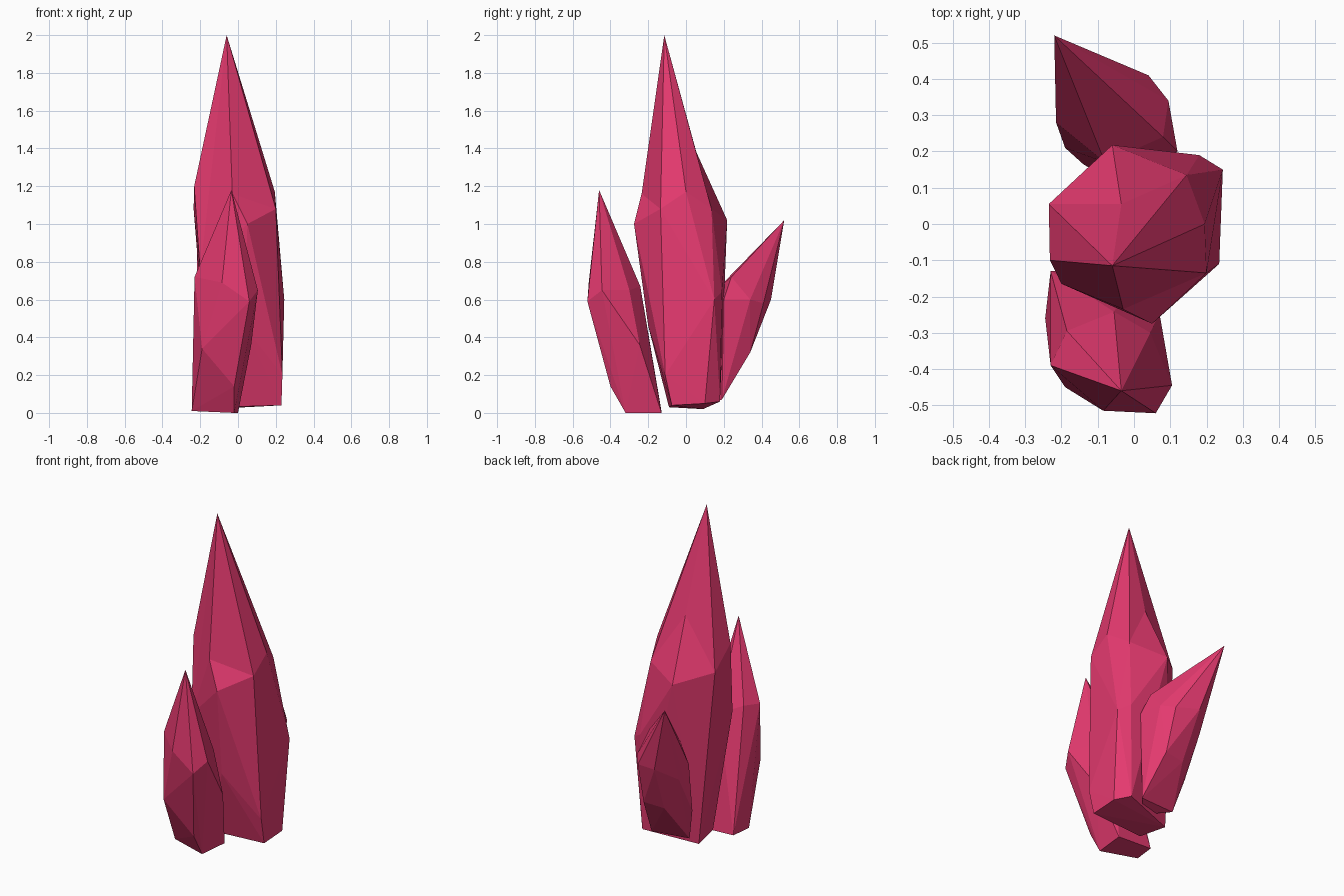
import bpy, bmesh
from mathutils import Vector

pink = bpy.data.materials.new("crystal_pink")
pink.diffuse_color = (0.78, 0.042, 0.16, 1)


def crystal(name, tip, *rings, dents=()):
    """Faceted shard: convex skin around a tip and irregular rings.
    Each dent (corner, point) breaks the ridge from tip to corner at point."""
    bm = bmesh.new()
    for p in [tip] + [p for ring in rings for p in ring]:
        bm.verts.new(p)
    bmesh.ops.convex_hull(bm, input=bm.verts)
    loose = [v for v in bm.verts if not v.link_faces]
    bmesh.ops.delete(bm, geom=loose, context='VERTS')

    def nearest(p):
        return min(bm.verts, key=lambda v: (v.co - Vector(p)).length)

    for corner, point in dents:
        top, low = nearest(tip), nearest(corner)
        ridge = next((e for e in top.link_edges if low in e.verts), None)
        if ridge:
            mid = bmesh.utils.edge_split(ridge, top, 0.5)[1]
            mid.co = point
            for face in list(mid.link_faces):
                for v in face.verts:
                    if v not in (top, low, mid):
                        bmesh.utils.face_split(face, mid, v)
                        break
    bmesh.ops.recalc_face_normals(bm, faces=bm.faces)
    mesh = bpy.data.meshes.new(name)
    bm.to_mesh(mesh)
    bm.free()
    mesh.materials.append(pink)
    bpy.context.collection.objects.link(bpy.data.objects.new(name, mesh))


# Tall central shard: shoulder, waist, base
crystal("main_crystal", (-0.06, -0.115, 2.0),
        [(0.05, -0.275, 1.0), (0.2, -0.135, 1.08), (0.195, 0, 1.17),
         (0.145, 0.135, 1.08), (-0.06, 0.218, 1.02),
         (-0.235, 0.055, 1.08), (-0.232, -0.1, 1.2)],
        [(-0.2, -0.165, 0.75), (0.03, -0.2, 0.46), (0.235, -0.11, 0.2),
         (0.245, 0.15, 0.6), (0.18, 0.19, 0.64)],
        [(-0.12, -0.09, 0.03), (0.23, -0.075, 0.04), (0.23, 0.1, 0.05),
         (0.17, 0.18, 0.06), (-0.15, 0.09, 0.02)],
        dents=[((-0.06, 0.218, 1.02), (-0.035, 0.055, 1.38)),
               ((0.05, -0.275, 1.0), (-0.03, -0.235, 1.16))])

# Upright front shard
crystal("front_crystal", (-0.035, -0.46, 1.18),
        [(0.06, -0.522, 0.59), (-0.085, -0.515, 0.69), (0.105, -0.445, 0.65),
         (0.045, -0.3, 0.65), (-0.055, -0.242, 0.67),
         (-0.185, -0.295, 0.73), (-0.23, -0.39, 0.72)],
        [(-0.19, -0.45, 0.34), (-0.02, -0.4, 0.14), (0.07, -0.245, 0.36)],
        [(-0.245, -0.26, 0.01), (-0.23, -0.13, 0.01), (0, -0.13, 0),
         (-0.02, -0.32, 0)])

# Back shard leaning outwards
crystal("back_crystal", (-0.22, 0.52, 1.02),
        [(-0.1, 0.45, 0.6), (0.04, 0.41, 0.58), (0.095, 0.34, 0.6),
         (0.12, 0.2, 0.6), (0.08, 0.24, 0.72), (-0.215, 0.28, 0.6),
         (-0.08, 0.17, 0.66), (-0.19, 0.34, 0.52)],
        [(0.05, 0.34, 0.32), (-0.08, 0.325, 0.31), (-0.19, 0.21, 0.28)],
        [(0.1, 0.19, 0.07), (-0.14, 0.165, 0.08), (0, 0.08, 0.05)])
